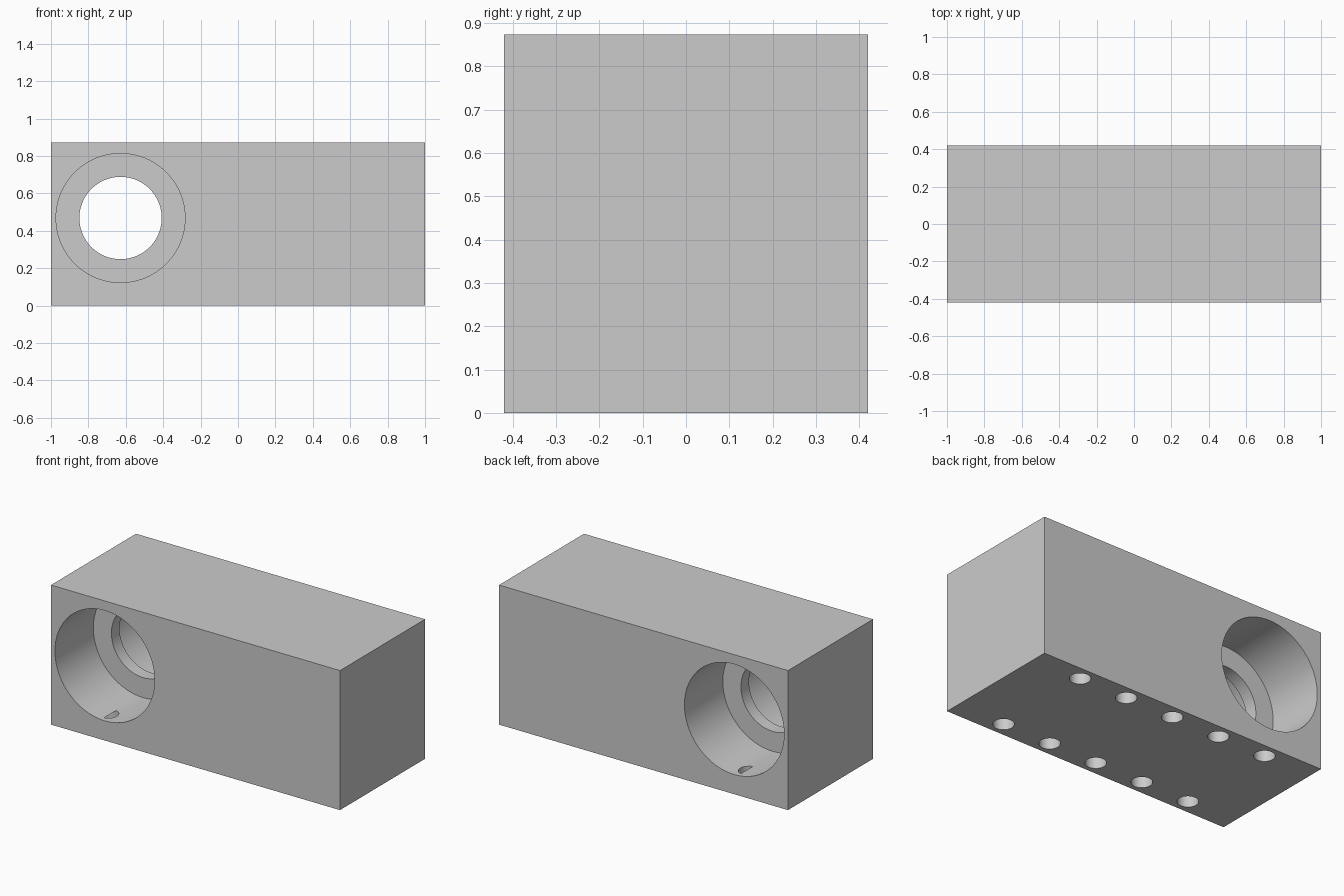
import bpy
from math import pi, radians

cube = bpy.data.objects.get("Cube")
if cube:
    bpy.data.objects.remove(cube, do_unlink=True)

DEPTH, HEIGHT = 0.84, 0.873
BORE_X, BORE_Z = -0.628, 0.468

grey = bpy.data.materials.new("plain grey")
grey.use_nodes = True
grey.diffuse_color = (0.6, 0.6, 0.6, 1)
grey.node_tree.nodes["Principled BSDF"].inputs["Base Color"].default_value = grey.diffuse_color

# Rectangular block
bpy.ops.mesh.primitive_cube_add(size=1, location=(0, 0, HEIGHT / 2))
block = bpy.context.object
block.name = "bored_block"
block.scale = (2, DEPTH, HEIGHT)
bpy.ops.object.transform_apply(location=True, rotation=False, scale=True)
block.data.materials.append(grey)


def drill(radius, length, centre, along_y=False, sides=96):
    """Cut a cylindrical hole out of the block."""
    bpy.ops.mesh.primitive_cylinder_add(
        vertices=sides, radius=radius, depth=length, location=centre,
        rotation=(pi / 2 if along_y else 0, 0, 0))
    cutter = bpy.context.object
    cutter.hide_render = True
    cutter.data.materials.append(grey)
    cut = block.modifiers.new("hole", 'BOOLEAN')
    cut.operation, cut.solver, cut.object = 'DIFFERENCE', 'EXACT', cutter
    bpy.context.view_layer.objects.active = block
    bpy.ops.object.modifier_apply(modifier=cut.name)
    bpy.data.objects.remove(cutter, do_unlink=True)


# Through bore with a deep counterbore from each side, leaving a thin web
drill(0.22, 1.2, (BORE_X, 0, BORE_Z), True)
for side in (-1, 1):
    inner, outer = 0.04, 0.6
    drill(0.345, outer - inner, (BORE_X, side * (inner + outer) / 2, BORE_Z), True)

# Two rows of blind mounting holes in the underside
hole_top = 0.124
for side in (-1, 1):
    for i in range(-2, 3):
        drill(0.06, 2 * hole_top, (i / 3, side * 0.33, 0), sides=48)

# Smooth bores with crisp edges
bpy.ops.object.select_all(action='DESELECT')
block.select_set(True)
bpy.context.view_layer.objects.active = block
bpy.ops.object.shade_smooth_by_angle(angle=radians(30))
